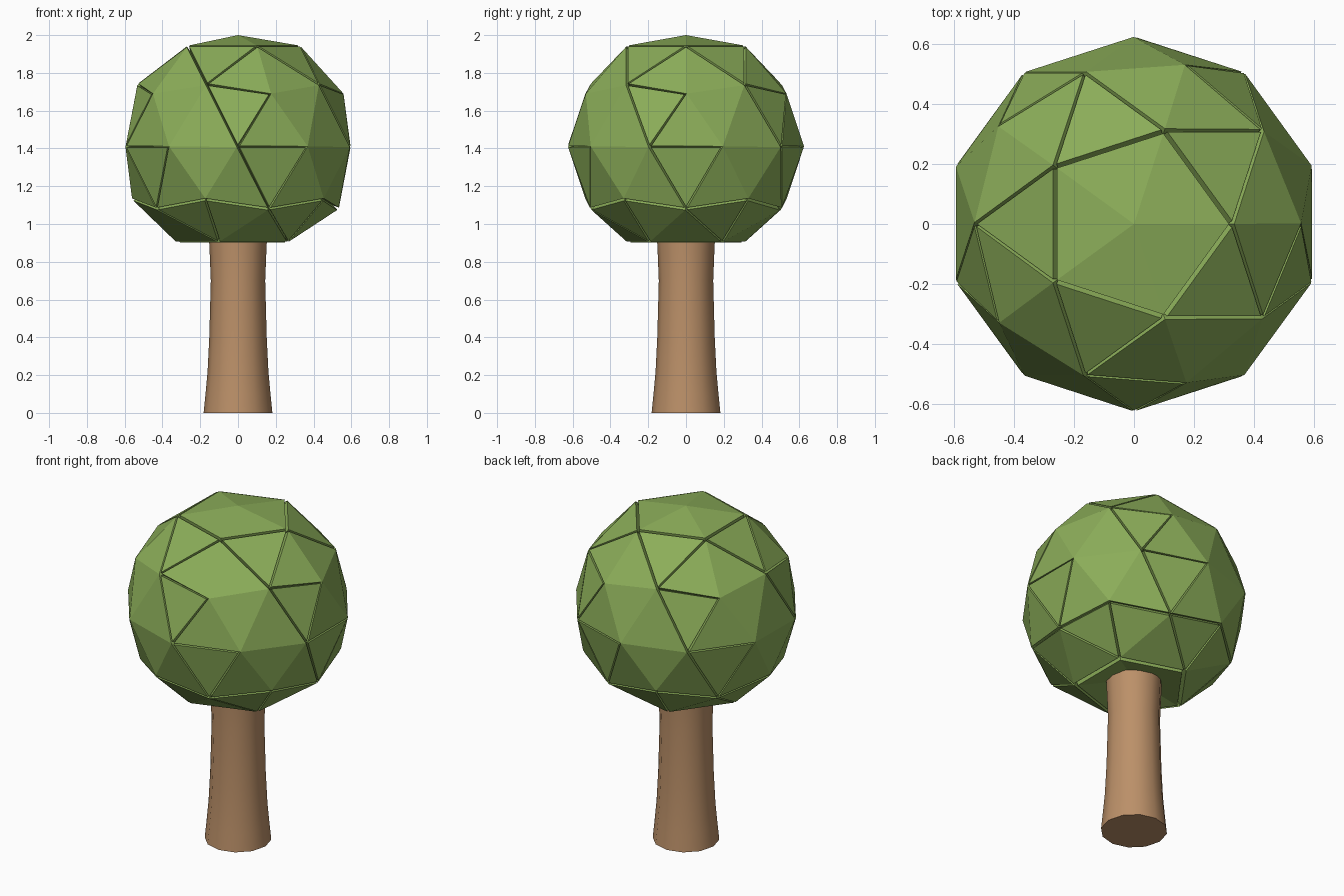
import bpy, bmesh
from math import cos, sin, radians
from mathutils import Vector

if "Cube" in bpy.data.objects:
    bpy.data.objects.remove(bpy.data.objects["Cube"])


def material(name, rgb):
    m = bpy.data.materials.new(name)
    m.diffuse_color = (*rgb, 1)
    m.use_nodes = True
    m.node_tree.nodes["Principled BSDF"].inputs["Base Color"].default_value = m.diffuse_color
    return m


def add_object(name, bm, mat):
    mesh = bpy.data.meshes.new(name)
    bm.to_mesh(mesh)
    bm.free()
    mesh.materials.append(mat)
    ob = bpy.data.objects.new(name, mesh)
    bpy.context.collection.objects.link(ob)
    return ob


leaf = material("leaf green", (0.26, 0.42, 0.10))
bark = material("bark brown", (0.50, 0.28, 0.14))

# Trunk: flared column, smooth sides
SIDES = 12
PROFILE = [(0, .182), (.1, .172), (.22, .161), (.4, .152), (.7, .144), (.85, .15), (1.0, .157)]
bm = bmesh.new()
rings = [[bm.verts.new((r * cos(radians(360 * i / SIDES)), r * sin(radians(360 * i / SIDES)), z))
          for i in range(SIDES)] for z, r in PROFILE]
for a, b in zip(rings, rings[1:]):
    for i in range(SIDES):
        j = (i + 1) % SIDES
        bm.faces.new((a[i], a[j], b[j], b[i])).smooth = True
bm.faces.new(rings[0][::-1])
bm.faces.new(rings[-1])
add_object("trunk", bm, bark)

# Crown: icosphere cut into leaf panels along seams with five-fold symmetry
R, CENTRE, THICK = 0.595, 1.41, 0.03
bm = bmesh.new()
bmesh.ops.create_icosphere(bm, subdivisions=2, radius=1)

# Each named ring: height on the unit sphere, first angle, angle step
RINGS = {"U": (.8507, 0, 72), "I": (.4472, 0, 72), "M": (.5257, 36, 72), "E": (0, 18, 36),
         "L": (-.4472, 36, 72), "N": (-.5257, 0, 72), "B": (-.8507, 36, 72)}


def vert(ring, i):
    z, start, step = RINGS[ring]
    a, r = radians(start + step * i), (1 - z * z) ** .5
    p = Vector((r * cos(a), r * sin(a), z))
    return min(bm.verts, key=lambda v: (v.co - p).length)


seams = set()
for k in range(5):
    n = k + 1
    for a, i, b, j in [("U", k, "U", n), ("U", k, "M", k), ("U", n, "M", k),
                       ("M", k, "E", 2 * k + 1), ("M", k, "I", n), ("I", n, "E", 2 * k + 1),
                       ("E", 2 * k + 1, "E", 2 * k + 2), ("E", 2 * k, "N", k),
                       ("E", 2 * k - 1, "N", k), ("N", k, "L", k), ("L", k, "N", n),
                       ("L", k, "B", k), ("N", k, "B", k), ("B", k, "B", n)]:
        e = bm.edges.get((vert(a, i), vert(b, j)))
        if e:
            seams.add(e)

# Flatten the top, and push the underside in around the trunk
for v in bm.verts:
    z = v.co.z
    v.co = v.co * R + Vector((0, 0, CENTRE))
    if z > .99:
        v.co.z = 2 - THICK
    elif z < -.99:
        v.co.z = 0.985
    elif z < -.8:
        v.co.z = 0.932
bmesh.ops.split_edges(bm, edges=list(seams))
crown = add_object("crown", bm, leaf)
panels = crown.modifiers.new("panels", "SOLIDIFY")
panels.thickness = THICK
panels.offset = 1
